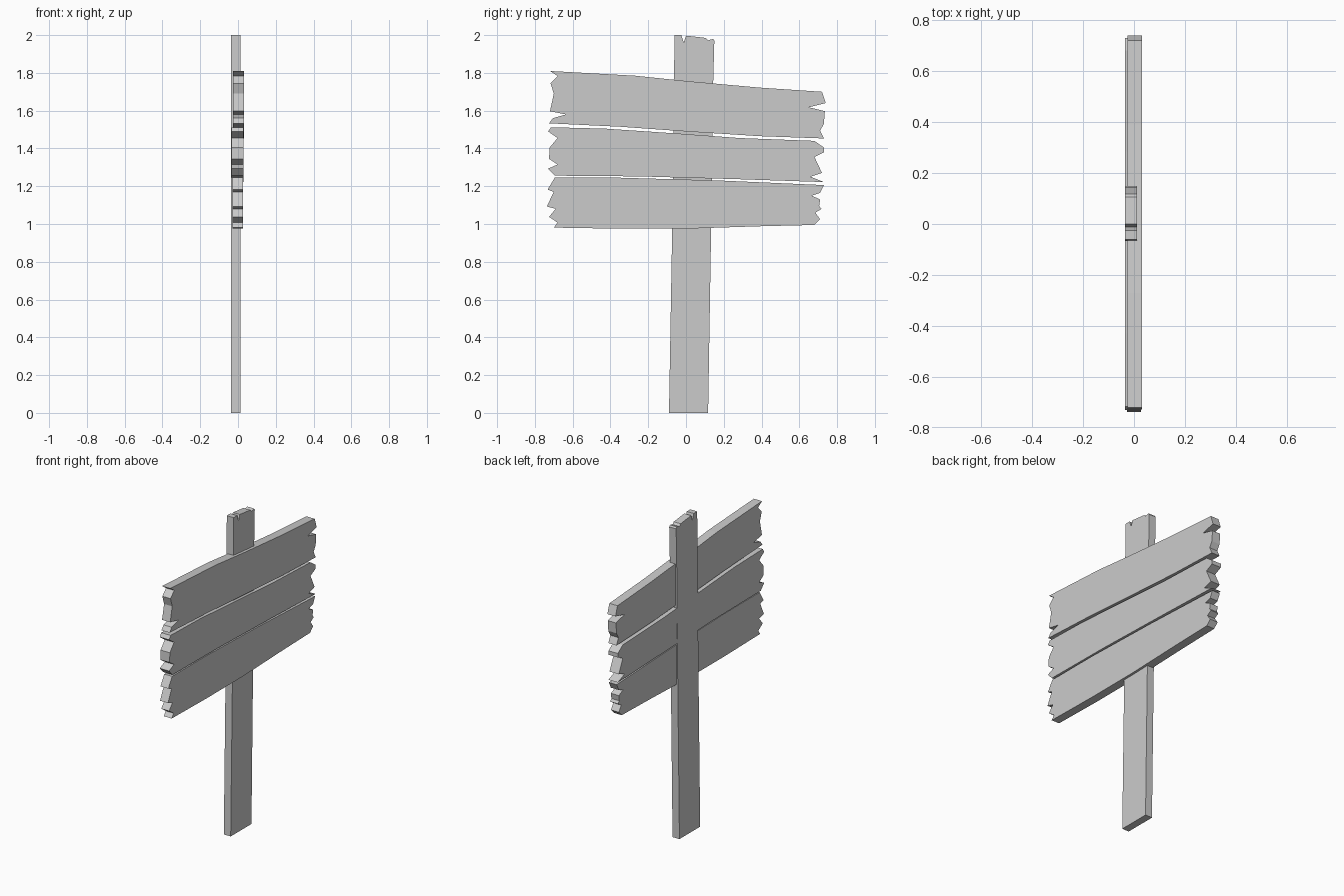
import bpy, bmesh


def board(name, outline, x_back, x_front):
    """Extrude a (y, z) outline along x into a flat-sided board."""
    bm = bmesh.new()
    face = bm.faces.new([bm.verts.new((x_back, y, z)) for y, z in outline])
    ext = bmesh.ops.extrude_face_region(bm, geom=[face])
    verts = [g for g in ext["geom"] if isinstance(g, bmesh.types.BMVert)]
    bmesh.ops.translate(bm, verts=verts, vec=(x_front - x_back, 0, 0))
    bmesh.ops.recalc_face_normals(bm, faces=bm.faces)
    mesh = bpy.data.meshes.new(name)
    bm.to_mesh(mesh)
    bm.free()
    obj = bpy.data.objects.new(name, mesh)
    bpy.context.collection.objects.link(obj)
    return obj


# Post with a splintered top
board("post", [
    (-0.09, 0), (0.117, 0), (0.133, 0.97), (0.144, 1.75), (0.15, 1.97),
    (0.143, 1.98), (0.117, 1.972), (0.105, 1.985), (0.0, 1.997),
    (-0.012, 1.96), (-0.025, 2.0), (-0.06, 2.0), (-0.064, 1.76),
    (-0.073, 0.98)], -0.036, 0.012)

# Each plank: top edge, ragged right end, bottom edge, ragged left end
board("top_plank", [
    (-0.72, 1.81), (-0.27, 1.785), (0, 1.757), (0.39, 1.722), (0.72, 1.70),
    (0.74, 1.64), (0.65, 1.618), (0.735, 1.597), (0.73, 1.53),
    (0.71, 1.495), (0.73, 1.453),
    (0.39, 1.465), (0, 1.49), (-0.35, 1.515), (-0.725, 1.533),
    (-0.705, 1.56), (-0.635, 1.58), (-0.72, 1.597), (-0.70, 1.69),
    (-0.717, 1.745), (-0.68, 1.783)], -0.026, 0.031)

board("middle_plank", [
    (-0.715, 1.512), (-0.43, 1.505), (-0.03, 1.478), (0.285, 1.455),
    (0.68, 1.44), (0.73, 1.405), (0.73, 1.38), (0.68, 1.355),
    (0.72, 1.27), (0.66, 1.25), (0.73, 1.222),
    (0.285, 1.237), (-0.245, 1.252), (-0.695, 1.256),
    (-0.73, 1.293), (-0.68, 1.315), (-0.725, 1.345), (-0.722, 1.405),
    (-0.68, 1.455), (-0.73, 1.49)], -0.035, 0.03)

board("bottom_plank", [
    (-0.695, 1.245), (-0.35, 1.245), (0.18, 1.23), (0.73, 1.206),
    (0.71, 1.165), (0.665, 1.15), (0.71, 1.13), (0.705, 1.095),
    (0.717, 1.08), (0.685, 1.06), (0.71, 1.025), (0.68, 0.995),
    (0.39, 0.988), (0.02, 0.976), (-0.35, 0.975), (-0.70, 0.981),
    (-0.68, 1.007), (-0.725, 1.038), (-0.69, 1.08), (-0.737, 1.093),
    (-0.70, 1.17), (-0.733, 1.182)], -0.028, 0.027)
